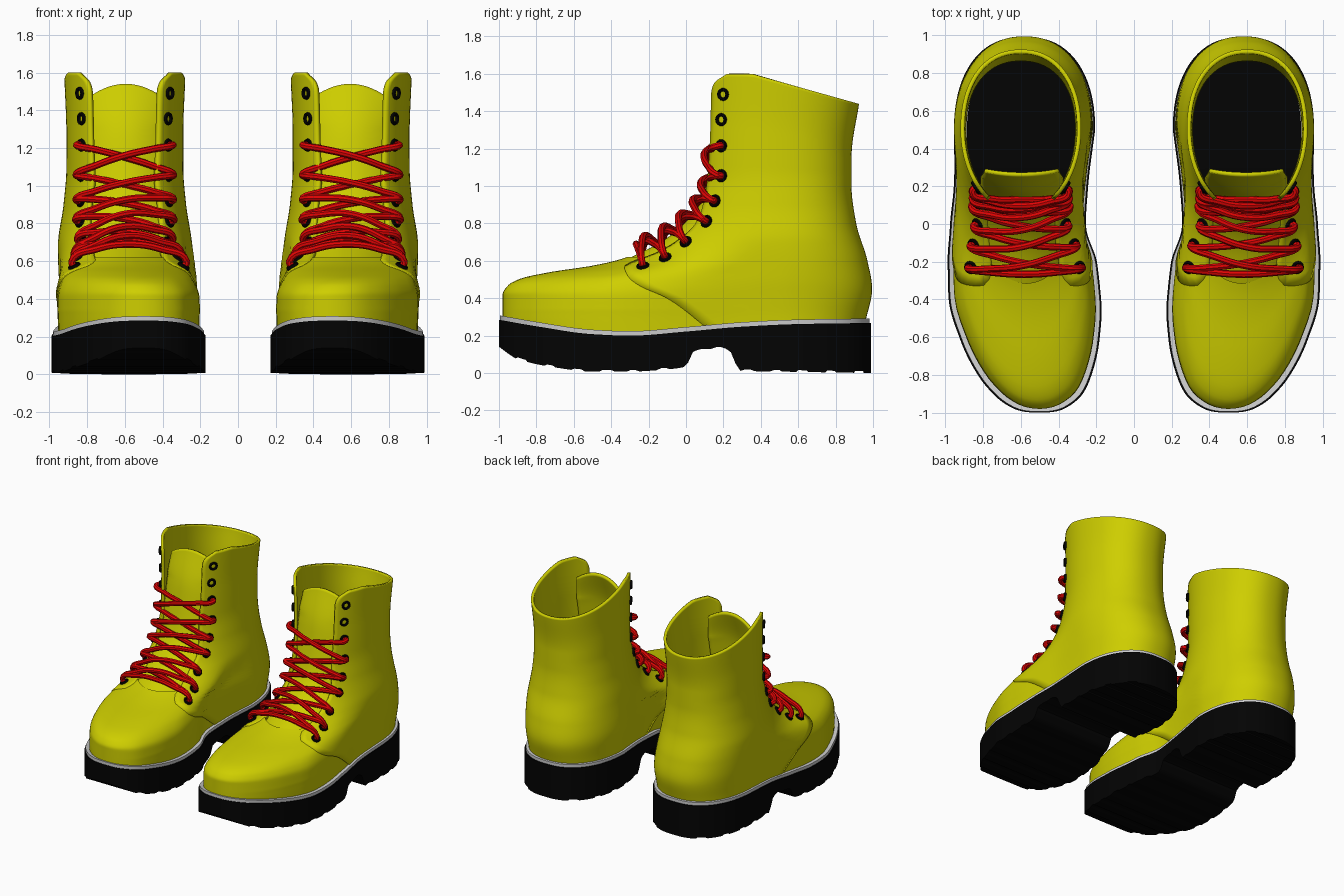
import bpy, math
from mathutils import Vector

if "Cube" in bpy.data.objects:
    bpy.data.objects.remove(bpy.data.objects["Cube"])

YC = 0.5  # ring centre along y


def interp(*pts):
    """Monotone smooth curve through (t, value) points."""
    d = [(b[1] - a[1]) / (b[0] - a[0]) for a, b in zip(pts, pts[1:])]
    m = [d[0]] + [2 * a * b / (a + b) if a * b > 0 else 0 for a, b in zip(d, d[1:])] + [d[-1]]

    def f(t):
        t = min(max(t, pts[0][0]), pts[-1][0])
        i = next(k for k in range(len(d)) if t <= pts[k + 1][0])
        h = pts[i + 1][0] - pts[i][0]
        s = (t - pts[i][0]) / h
        return (pts[i][1] * (1 + 2 * s) * (1 - s) ** 2 + pts[i + 1][1] * s * s * (3 - 2 * s)
                + h * (m[i] * s * (1 - s) ** 2 + m[i + 1] * s * s * (s - 1)))
    return f


# Side profile: front line, heel line, flap edge, half width per height
front = interp((.19, -.975), (.3, -.985), (.42, -.985), (.47, -.955), (.505, -.89), (.54, -.73), (.575, -.5),
               (.61, -.35), (.67, -.2), (.78, -.06), (.9, 0), (1.05, .04), (1.6, .05))
back = interp((.19, .93), (.3, .965), (.45, .995), (.6, .97), (.8, .91), (1, .885), (1.2, .885), (1.6, .925))
flap = interp((.19, .17), (.25, .1), (.4, -.1), (.47, -.25), (.52, -.31), (.57, -.33), (.6, -.28), (.64, -.17),
              (.7, -.06), (.8, .05), (.9, .09), (1.05, .115), (1.3, .13), (1.5, .135), (1.55, .15), (1.6, .22))
halfw = interp((.19, .345), (.3, .35), (.5, .365), (.7, .355), (.9, .325), (1.1, .31), (1.3, .31), (1.6, .32))
toe_shrink = interp((.34, 1), (.44, .96), (.5, .9), (.55, .83), (.62, .8))
# Foot plan by angle from the toe: half width and centre
plan_w = interp((0, 0), (6, .075), (12.5, .138), (19.5, .202), (29, .272), (42, .345), (53, .38), (62, .372),
                (70, .337), (78, .332), (90, .35))
plan_c = interp((0, .5), (19.5, .508), (29, .525), (42, .552), (53, .578), (62, .592), (70, .615), (78, .6), (90, .58))


def ring(phi, z, grow=0.0):
    """Centre x, half width and y of the boot surface at angle phi (0 toe, 180 heel)."""
    a = math.radians(phi)
    t = min(max((z - .4) / .35, 0), 1)
    t = t * t * (3 - 2 * t)
    sn, cs = max(math.sin(a), 0), math.cos(a)
    hw = halfw(z)
    if phi <= 90:
        y = YC - (YC - front(z)) * cs
        k = 1 - (1 - toe_shrink(z)) * cs
        w = plan_w(phi) * k * (1 - t) * (1 + (hw / .35 - 1) * phi / 90) + hw * sn * t
        y -= .6 * grow * cs
    else:
        y = YC + (back(z) - YC) * abs(cs) ** .9 + grow * -cs
        w = hw * sn ** .9
    return plan_c(phi) * (1 - t) + .6 * t, w + grow, y


def point(phi, z, grow=0.0):
    c, w, y = ring(min(phi, 360 - phi), z, grow)
    x = c + w if phi <= 180 else c - w
    if phi in (0, 360):
        x = c
    if z > 1:  # collar slopes down to the back
        z = 1 + (z - 1) * (.6 - .28 * max(0, y - .35)) / .6
    return Vector((x, y, z))


def angle_at(y, z):
    c = (YC - y) / (YC - front(z))
    return math.degrees(math.acos(min(max(c, -1), 1)))


def material(name, rgb):
    m = bpy.data.materials.new(name)
    m.diffuse_color = (*rgb, 1)
    m.use_nodes = True
    m.node_tree.nodes["Principled BSDF"].inputs["Base Color"].default_value = m.diffuse_color
    return m


YELLOW = material("yellow_leather", (.62, .62, .0))
BLACK = material("black_rubber", (.001, .001, .001))
WHITE = material("white_welt", (.75, .75, .75))
RED = material("red_cord", (.75, .001, .001))


def add(name, mesh, mat, thick=0):
    """Link one boot part and mirror it to the other foot."""
    mesh.name = name
    mesh.materials.clear()
    mesh.materials.append(mat)
    ob = bpy.data.objects.new(name, mesh)
    bpy.context.collection.objects.link(ob)
    if thick:
        s = ob.modifiers.new("thickness", 'SOLIDIFY')
        s.thickness, s.offset = thick, -1
    mir = ob.modifiers.new("pair", 'MIRROR')
    mir.use_mirror_merge = False
    return ob


def make_mesh(verts, faces):
    me = bpy.data.meshes.new("part")
    me.from_pydata(verts, [], faces)
    me.update()
    return me


def grid(rows):
    n = len(rows[0])
    faces = [(i * n + j, i * n + j + 1, (i + 1) * n + j + 1, (i + 1) * n + j)
             for i in range(len(rows) - 1) for j in range(n - 1)]
    return make_mesh([v for r in rows for v in r], faces)


def span(a, b, n):
    return [a + (b - a) * i / n for i in range(n + 1)]


# Vamp over the toes
add("vamp", grid([[point(p % 360, z, -.008) for p in span(-80, 80, 48)] for z in span(.19, .62, 44)]), YELLOW)

# Quarters: heel, shaft and lace flaps in one wrapped sheet
rows = []
for z in span(.19, 1.6, 84):
    e = angle_at(flap(z), z)
    rows.append([point(p, z) for p in span(e, 360 - e, 64)])
add("quarters", grid(rows), YELLOW, .022)

# Tongue
tongue_y = interp((.6, -.36), (.62, -.31), (.68, -.17), (.78, -.03), (.9, .07), (1.1, .13), (1.3, .17), (1.54, .255))
tongue_w = interp((.6, .2), (.7, .215), (1.3, .22), (1.54, .2))
rows = []
for z in span(.6, 1.54, 48):
    dy = (tongue_y(z + .005) - tongue_y(z - .005)) / .01
    inward = Vector((0, 1, -dy)).normalized()
    top = max(0, (z - 1.3) / .24)
    low = max(0, (.66 - z) / .06) * .012
    rows.append([Vector((.595 + u * tongue_w(z), tongue_y(z), z - low - .07 * top * u * u))
                 + inward * (.08 - .06 * top) * u * u for u in span(-1, 1, 14)])
add("tongue", grid(rows), YELLOW, .02)

# Sole, welt and insole: slabs following the foot plan
sole_top = interp((-1, .285), (-.8, .25), (-.5, .208), (-.3, .2), (0, .222), (.3, .248), (.6, .262), (1, .268))
sole_bot = interp((-1, .14), (-.9, .075), (-.7, .03), (-.5, .008), (-.3, .008), (-.1, .02), (0, .035), (.05, .12),
                  (.1, .13), (.21, .13), (.25, .1), (.28, .012), (.5, .008), (1, 0))


def slab(name, grow, bottom, top, mat):
    verts, faces = [], []
    for p in span(0, 180, 180):
        c, w, y = ring(p, .3, grow)
        w = max(w, .002)
        for x, z in ((c + w, bottom(y)), (c + w, top(y)), (c - w, top(y)), (c - w, bottom(y))):
            verts.append((x, y, z))
    for i in range(0, 720, 4):
        for j in range(4):
            k = (j + 1) % 4
            faces.append((i + j, i + 4 + j, i + 4 + k, i + k))
    faces += [(0, 1, 2, 3), (723, 722, 721, 720)]
    return add(name, make_mesh(verts, faces), mat)


def tread(y):
    return sole_bot(y) + (.009 if math.floor(y / .05) % 3 == 0 else 0)


slab("sole", .024, tread, sole_top, BLACK)
slab("welt", .016, sole_top, lambda y: sole_top(y) + .024, WHITE)
slab("insole", -.045, sole_top, lambda y: sole_top(y) + .034, BLACK)

# Eyelets: rings set on the flap surface
HOLES = [(-.23, .57), (-.11, .615), (0, .7), (.11, .81), (.155, .92), (.19, 1.055), (.19, 1.215), (.19, 1.355), (.2, 1.49)]
sites = []
verts, faces = [], []
N, M = 16, 8
for y, z in HOLES:
    pair = []
    for side in (0, 1):
        p = angle_at(y, z)
        p = 360 - p if side else p
        du = (point(p + 1, z) - point(p - 1, z)).normalized()
        n = du.cross(point(p, z + .01) - point(p, z - .01)).normalized()
        dv = n.cross(du)
        c = point(p, z) + n * .004
        pair.append((c, n))
        b = len(verts)
        for i in range(N):
            a = 2 * math.pi * i / N
            r = du * math.cos(a) + dv * math.sin(a)
            for j in range(M):
                q = 2 * math.pi * j / M
                verts.append(c + r * (.026 + .009 * math.cos(q)) + n * .012 * math.sin(q))
                k, l = (i + 1) % N, (j + 1) % M
                faces.append((b + i * M + j, b + k * M + j, b + k * M + l, b + i * M + l))
        # dark opening of the laced eyelets
        if len(sites) < 7:
            faces.append([b + i * M + M // 2 for i in range(N)])
    sites.append(pair)
add("eyelets", make_mesh(verts, faces), BLACK)

# Laces: criss-cross cords through the lower seven eyelet pairs
curve = bpy.data.curves.new("laces", 'CURVE')
curve.dimensions = '3D'
curve.bevel_depth, curve.bevel_resolution, curve.resolution_u = .019, 2, 6
curve.use_fill_caps = True


def cord(a, b, lift):
    (pa, na), (pb, nb) = a, b
    mid = (pa + pb) / 2
    # lift the middle clear of the tongue
    k = min(max((mid.z - .55) / .45, 0), 1)
    out = Vector((0, -.25 - .75 * k, .97 - .7 * k)).normalized()
    mid += out * (.135 - .06 * k + lift)
    pts = [pa - na * .02, pa + na * .03, (pa + na * .05).lerp(mid, .45) + out * .015, mid,
           (pb + nb * .05).lerp(mid, .45) + out * .015, pb + nb * .03, pb - nb * .02]
    s = curve.splines.new('BEZIER')
    s.bezier_points.add(len(pts) - 1)
    for bp, co in zip(s.bezier_points, pts):
        bp.co = co
        bp.handle_left_type = bp.handle_right_type = 'AUTO'


cord(sites[0][0], sites[0][1], -.01)
for i in range(6):
    cord(sites[i][0], sites[i + 1][1], .02)
    cord(sites[i][1], sites[i + 1][0], -.015)
helper = bpy.data.objects.new("lace_path", curve)
bpy.context.collection.objects.link(helper)
bpy.context.view_layer.update()
lace_mesh = bpy.data.meshes.new_from_object(helper.evaluated_get(bpy.context.evaluated_depsgraph_get()))
bpy.data.objects.remove(helper)
add("laces", lace_mesh, RED)

# Smooth shading with sharp edges kept
for ob in bpy.context.collection.objects:
    ob.select_set(True)
    bpy.context.view_layer.objects.active = ob
bpy.ops.object.shade_smooth_by_angle(angle=math.radians(35))
